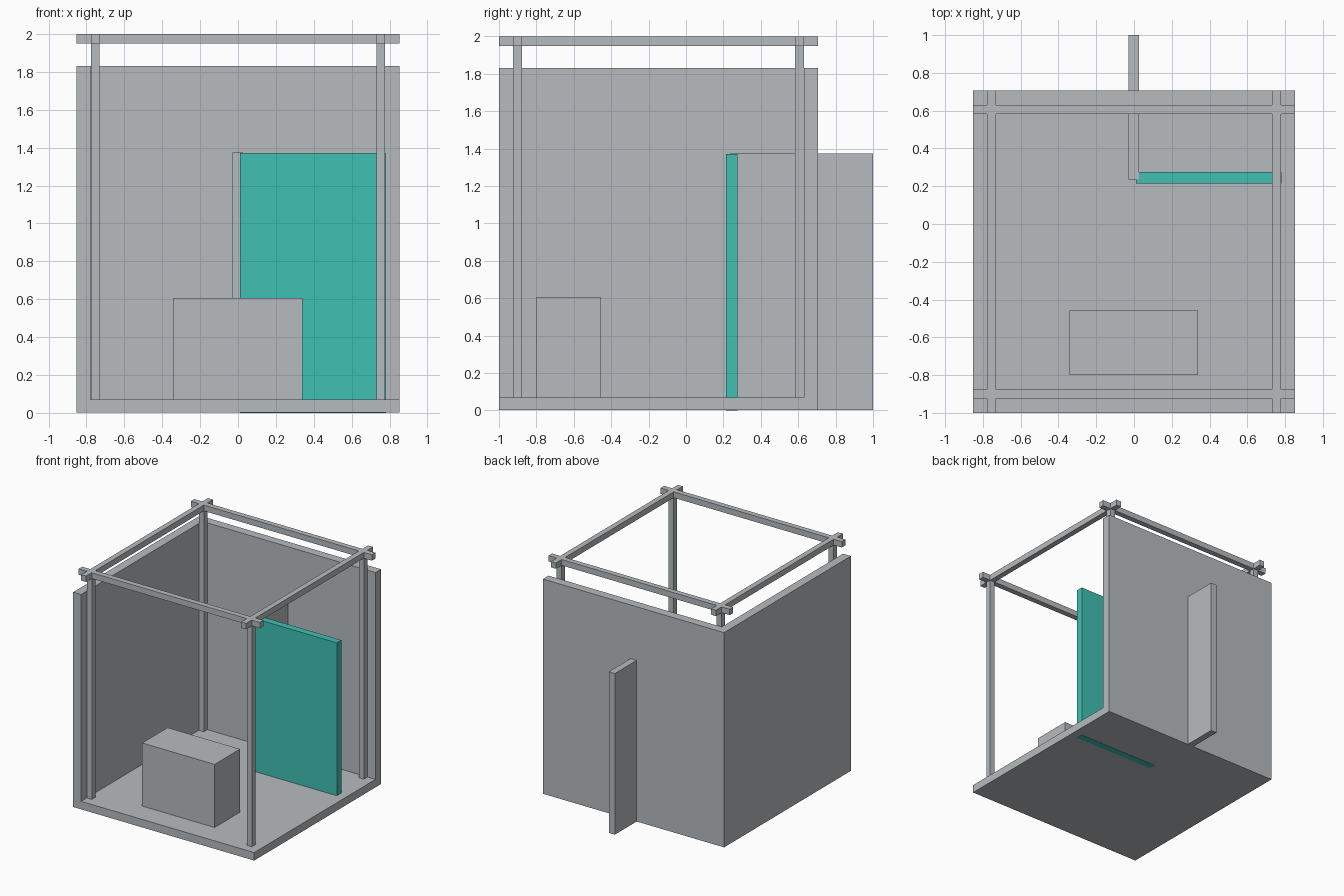
import bpy

cube = bpy.data.objects.get("Cube")
if cube:
    bpy.data.objects.remove(cube, do_unlink=True)


def make_material(name, color):
    mat = bpy.data.materials.new(name)
    mat.use_nodes = True
    mat.diffuse_color = color
    mat.node_tree.nodes["Principled BSDF"].inputs["Base Color"].default_value = color
    return mat


grey = make_material("light grey", (0.47, 0.50, 0.52, 1))
teal = make_material("teal", (0.05, 0.53, 0.45, 1))


def box(name, x, y, z, mat=grey):
    """Block spanning the given (low, high) range on each axis."""
    bpy.ops.mesh.primitive_cube_add(size=1)
    obj = bpy.context.object
    obj.name = name
    spans = (x, y, z)
    for v in obj.data.vertices:
        v.co = [(lo + hi) / 2 + c * (hi - lo) for c, (lo, hi) in zip(v.co, spans)]
    obj.data.materials.append(mat)
    return obj


# Main dimensions
HALF = 0.853
FRONT, BACK = -1.0, 0.706
MID_Y = (FRONT + BACK) / 2
WALL = 0.075
FLOOR = 0.07
WALL_TOP = 1.83
BEAM_Z = (1.95, 2.0)
BAR_IN, BAR_OUT = 0.73, 0.777

# Floor and the two walls
box("floor", (-HALF, HALF), (FRONT, BACK), (0.002, FLOOR))
box("back_wall", (-HALF, HALF), (BACK - WALL, BACK), (FLOOR, WALL_TOP))
box("right_wall", (-HALF, WALL - HALF), (FRONT, BACK - WALL), (FLOOR, WALL_TOP))

# Frame of four posts and four crossing beams
for sx, side in ((-1, "right"), (1, "left")):
    bar_x = sorted((sx * BAR_IN, sx * BAR_OUT))
    box(side + "_beam", bar_x, (FRONT, BACK), BEAM_Z)
    for sy, end in ((-1, "front"), (1, "back")):
        bar_y = sorted((MID_Y + sy * BAR_IN, MID_Y + sy * BAR_OUT))
        box(end + "_" + side + "_post", bar_x, bar_y, (FLOOR, BEAM_Z[0]))
for sy, end in ((-1, "front"), (1, "back")):
    bar_y = sorted((MID_Y + sy * BAR_IN, MID_Y + sy * BAR_OUT))
    box(end + "_beam", (-HALF, HALF), bar_y, BEAM_Z)

# Partition passing through the back wall, and the coloured screen joined to it
box("partition", (-0.03, 0.027), (0.235, 1.0), (0.002, 1.374))
box("screen", (0.01, 0.78), (0.215, 0.275), (0, 1.372), teal)

# Counter block near the front
box("counter", (-0.342, 0.34), (-0.8, -0.458), (FLOOR, 0.607))
